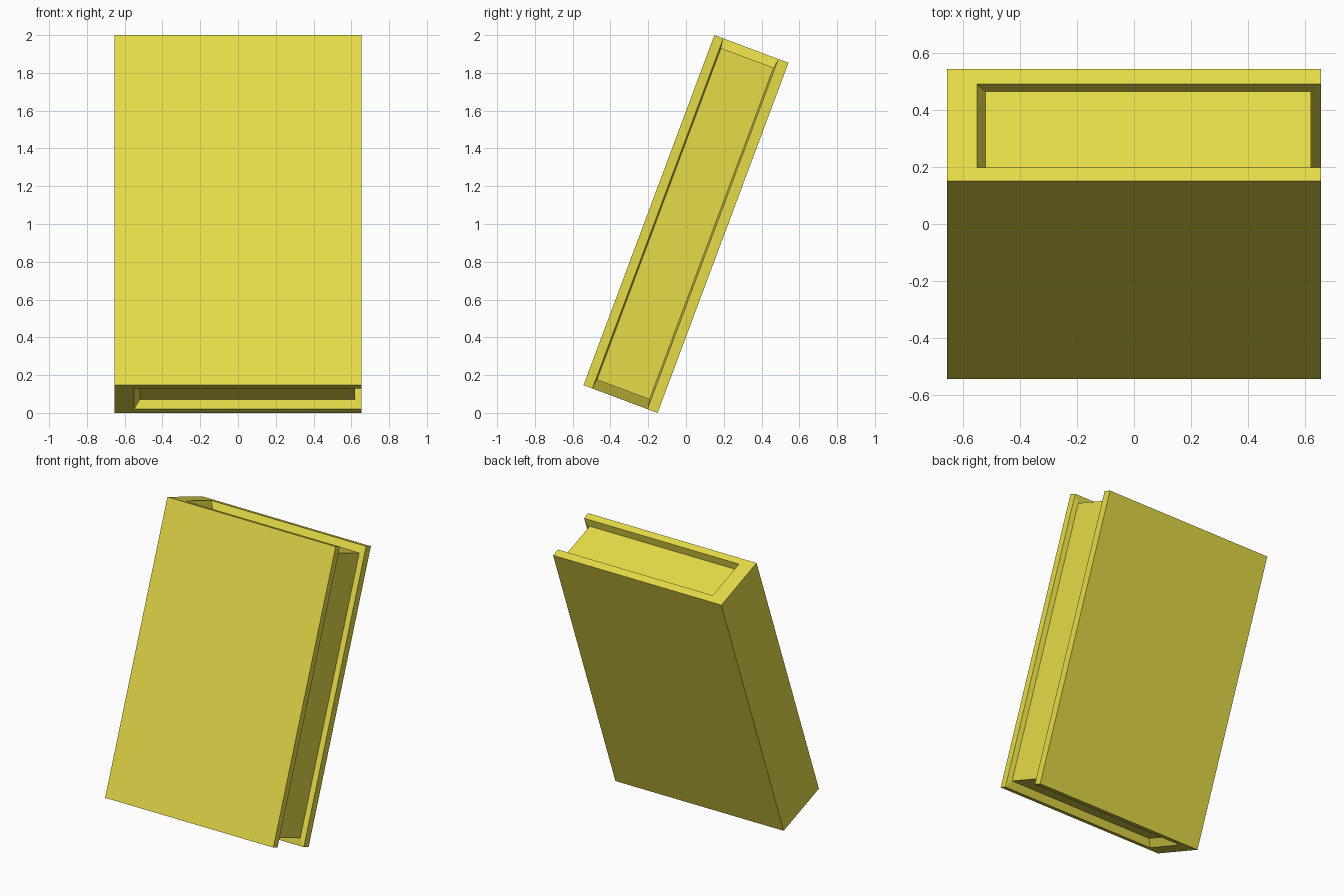
import bpy, bmesh, math
from mathutils import Matrix

if "Cube" in bpy.data.objects:
    bpy.data.objects.remove(bpy.data.objects["Cube"])

# Overall size of the upright book and its backward lean
W, T, L = 1.31, 0.4185, 1.9786
LEAN = math.radians(20.5)

# Profile limits: (spine x, fore x, front y, back y, half height)
LIP = (-0.55, W / 2, -T / 2 + 0.05, T / 2 - 0.057, L / 2)
PAGES = (-0.52, 0.62, -T / 2 + 0.057, T / 2 - 0.065, L / 2 - 0.052)


def extrude_to(bm, faces, limits):
    """Extrude the page faces and snap the new corners to the given limits."""
    x0, x1, y0, y1, h = limits
    geom = bmesh.ops.extrude_face_region(bm, geom=faces, use_keep_orig=True)["geom"]
    for v in [g for g in geom if isinstance(g, bmesh.types.BMVert)]:
        v.co = (x0 if v.co.x < 0 else x1,
                y0 if v.co.y < 0 else y1,
                -h if v.co.z < 0 else h)
    new_faces = [g for g in geom if isinstance(g, bmesh.types.BMFace)]
    # Open the old faces so the new ones sit in a recess
    bmesh.ops.delete(bm, geom=[f for f in faces if f.is_valid], context='FACES')
    return new_faces


# Solid block; spine and both covers stay, the other three sides become pages
bm = bmesh.new()
bmesh.ops.create_cube(bm, size=1, matrix=Matrix.Diagonal((W, T, L, 1)))
bm.normal_update()
page_faces = [f for f in bm.faces if f.normal.x > 0.5 or abs(f.normal.z) > 0.5]

# Flat cover rim, then the recessed page block
page_faces = extrude_to(bm, page_faces, LIP)
extrude_to(bm, page_faces, PAGES)
bmesh.ops.recalc_face_normals(bm, faces=bm.faces[:])

# Lean back and stand on the ground
bm.transform(Matrix.Translation((0, 0, 1)) @ Matrix.Rotation(-LEAN, 4, 'X'))

mesh = bpy.data.meshes.new("leaning_book")
bm.to_mesh(mesh)
bm.free()
book = bpy.data.objects.new("leaning_book", mesh)
bpy.context.collection.objects.link(book)

mat = bpy.data.materials.new("yellow")
mat.diffuse_color = (0.79, 0.71, 0.065, 1)
mat.use_nodes = True
mat.node_tree.nodes["Principled BSDF"].inputs["Base Color"].default_value = mat.diffuse_color
mesh.materials.append(mat)
